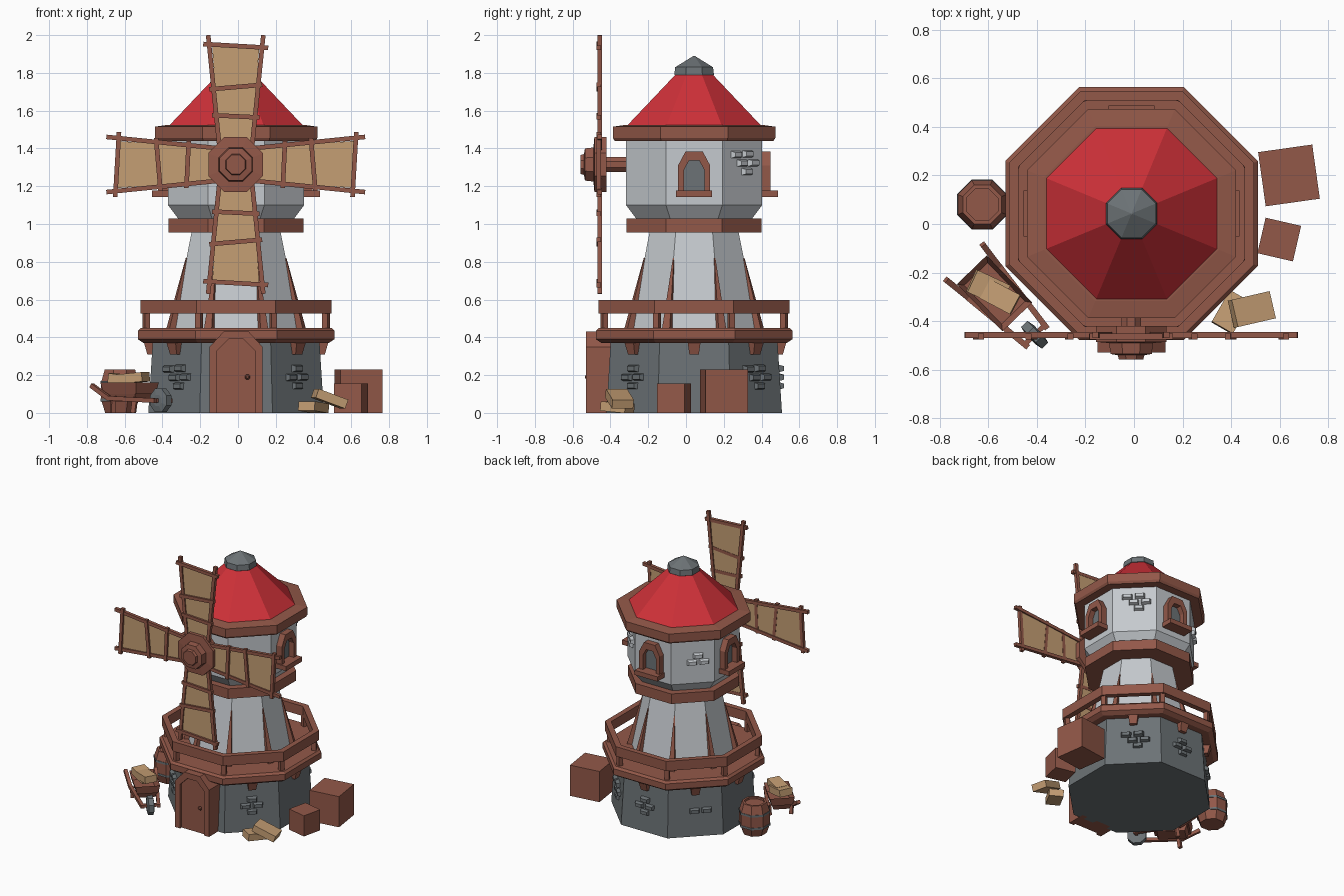
import bpy, bmesh, math
from mathutils import Matrix, Vector

if "Cube" in bpy.data.objects:
    bpy.data.objects.remove(bpy.data.objects["Cube"])

def material(name, rgb):
    m = bpy.data.materials.new(name)
    m.diffuse_color = (*rgb, 1)
    m.use_nodes = True
    m.node_tree.nodes["Principled BSDF"].inputs["Base Color"].default_value = m.diffuse_color
    return m

WOOD = material("brown wood", (0.29, 0.098, 0.066))
RED = material("red roof", (0.62, 0.03, 0.04))
WALL = material("pale plaster", (0.56, 0.59, 0.62))
STONE = material("dark stone", (0.15, 0.17, 0.18))
TAN = material("tan cloth", (0.56, 0.345, 0.175))

T, RZ = Matrix.Translation, lambda d: Matrix.Rotation(math.radians(d), 4, 'Z')
TOWER = T((-0.01, 0.043, 0))
C8 = math.cos(math.pi / 8)

def make(name, verts, faces, mat, M=Matrix()):
    bm = bmesh.new()
    vs = [bm.verts.new(v) for v in verts]
    for f in faces:
        bm.faces.new([vs[i] for i in f])
    bmesh.ops.recalc_face_normals(bm, faces=bm.faces)
    me = bpy.data.meshes.new(name)
    bm.to_mesh(me)
    bm.free()
    me.materials.append(mat)
    ob = bpy.data.objects.new(name, me)
    bpy.context.collection.objects.link(ob)
    ob.matrix_world = M
    return ob

BOX = [(0, 1, 2, 3), (4, 5, 6, 7), (0, 1, 5, 4), (1, 2, 6, 5), (2, 3, 7, 6), (3, 0, 4, 7)]

def frustum(name, a, b, h, mat, M):
    """Box from base size a to top size b, height h."""
    q = [(-.5, -.5), (.5, -.5), (.5, .5), (-.5, .5)]
    vs = [(x * s[0], y * s[1], z) for s, z in ((a, 0), (b, h)) for x, y in q]
    return make(name, vs, BOX, mat, M)

def box(name, size, mat, M):
    return frustum(name, size[:2], size[:2], size[2], mat, M @ T((0, 0, -size[2] / 2)))

def beam(name, p, q, w, mat, M=Matrix()):
    p, q = Vector(p), Vector(q)
    R = (q - p).to_track_quat('Z', 'Y').to_matrix().to_4x4()
    return frustum(name, (w, w), (w, w), (q - p).length, mat, M @ T(p) @ R)

def octagon(name, profile, mat, M=TOWER, closed=False):
    """Eight-sided lathe; profile is (distance to flat side, height)."""
    vs, fs, n = [], [], len(profile)
    for r, z in profile:
        for k in range(8):
            a = math.pi / 8 + k * math.pi / 4
            vs.append((r / C8 * math.cos(a), r / C8 * math.sin(a), z))
    for i in range(n if closed else n - 1):
        j = (i + 1) % n
        for k in range(8):
            l = (k + 1) % 8
            fs.append((i * 8 + k, i * 8 + l, j * 8 + l, j * 8 + k))
    if not closed:
        fs += [tuple(range(8)), tuple(range(n * 8 - 8, n * 8))]
    return make(name, vs, fs, mat, M)

def arch(w, z0, z1, z2, top):
    return [(-w, z0), (-w, z1), (-top, z2), (top, z2), (w, z1), (w, z0)]

def arch_frame(name, outer, inner, y0, y1, mat, M):
    """Open-bottomed frame between two arches, from depth y0 to y1."""
    n = len(outer)
    vs = [(x, y, z) for y in (y0, y1) for c in (outer, inner) for x, z in c]
    fs = []
    for i in range(n - 1):
        for a, b in ((0, n), (2 * n, 3 * n), (0, 2 * n), (n, 3 * n)):
            fs.append((a + i, a + i + 1, b + i + 1, b + i))
    fs += [(e, e + n, e + 3 * n, e + 2 * n) for e in (0, n - 1)]
    return make(name, vs, fs, mat, M)

def plate(name, pts, y0, y1, mat, M):
    n = len(pts)
    vs = [(x, y, z) for y in (y0, y1) for x, z in pts]
    fs = [tuple(range(n)), tuple(range(n, 2 * n))]
    fs += [(i, (i + 1) % n, (i + 1) % n + n, i + n) for i in range(n)]
    return make(name, vs, fs, mat, M)

# tower body, bottom to top
octagon("stone_base", [(.465, 0), (.44, .4)], STONE)
octagon("deck", [(.49, .37), (.52, .39), (.52, .435), (.505, .45)], WOOD)
octagon("tower_shaft", [(.345, .40), (.235, .96)], WALL)
octagon("deck_rail", [(.505, .525), (.505, .597), (.465, .597), (.465, .525)], WOOD, closed=True)
octagon("balcony_ring", [(.357, .955), (.357, 1.03)], WOOD)
octagon("upper_room", [(.30, 1.02), (.36, 1.1), (.36, 1.46)], WALL)
octagon("roof_rim", [(.42, 1.44), (.43, 1.455), (.43, 1.515), (.36, 1.525)], WOOD)
octagon("roof", [(.365, 1.51), (.09, 1.8)], RED)
octagon("roof_cap", [(.09, 1.78), (.105, 1.79), (.1, 1.83), (.003, 1.89)], STONE)

# rail posts, shaft strips and deck brackets
for k in range(8):
    corner, face = TOWER @ RZ(22.5 + 45 * k), TOWER @ RZ(45 * k)
    box("rail_post", (.032, .03, .1), WOOD, corner @ T((0, -.515, .485)))
    lo, hi = .335 / C8, .26 / C8
    vs = [(x, -y, z) for w, r, z, d in ((.022, lo, .44, .03), (.003, hi, .82, .006))
          for x, y in ((-w, r - .03), (w, r - .03), (w, r + d), (-w, r + d))]
    make("shaft_strip", vs, BOX, WOOD, corner)
    if k:
        frustum("deck_bracket", (.05, .05), (.07, .09), .07, WOOD, face @ T((0, -.445, .31)))

# raised wall bricks
def bricks(angle, apothem, z, spots, mat):
    for dx, dz in spots:
        M = TOWER @ RZ(angle) @ T((dx, -apothem + .012, z + dz)) @ Matrix.Rotation(math.pi / 2, 4, 'X')
        frustum("wall_brick", (.078, .044), (.052, .024), .036, mat, M)

FULL = [(-.05, .042), (.036, .046), (-.005, -.003), (.078, -.001), (.03, -.048)]
FOUR = [(.0, .045), (-.045, -.002), (.04, 0), (0, -.047)]
for a, s in ((45, FOUR), (135, FULL), (180, FOUR), (225, FULL[2:4]), (315, FULL)):
    bricks(a, .452, .19, s, STONE)
bricks(135, .36, 1.325, FULL, WALL)
bricks(225, .36, 1.26, FULL[1:4], WALL)

# door
arch_frame("door_frame", arch(.14, 0, .35, .432, .065), arch(.1, 0, .33, .39, .04), -.573, -.43, WOOD, TOWER)
plate("door_panel", arch(.102, 0, .33, .392, .04), -.555, -.43, WOOD, TOWER)
octagon("door_knob", [(.006, 0), (.014, .012), (.006, .026)], WOOD,
        TOWER @ T((.06, -.553, .19)) @ Matrix.Rotation(math.pi / 2, 4, 'X'))

# windows on the right, back and left
for a in (90, 180, 270):
    M = TOWER @ RZ(a)
    arch_frame("window_frame", arch(.085, 1.16, 1.31, 1.385, .045), arch(.054, 1.16, 1.285, 1.335, .028), -.405, -.35, WOOD, M)
    plate("window_pane", arch(.056, 1.16, 1.285, 1.337, .028), -.366, -.358, STONE, M)
    box("window_sill", (.19, .1, .035), WOOD, M @ T((0, -.395, 1.16)))

# axle, hub and four sails
HUB = T((-.012, 0, 1.315))
octagon("sail_hub", [(.04, .27), (.04, .42), (.145, .42), (.145, .485), (.09, .49), (.085, .535), (.055, .54), (.05, .558)],
        WOOD, HUB @ Matrix.Rotation(math.pi / 2, 4, 'X'))
for k in range(4):
    M = HUB @ T((0, -.457, 0)) @ Matrix.Rotation(k * math.pi / 2, 4, 'Y')
    plate("sail_cloth", [(-.085, .1), (.085, .1), (.125, .63), (-.125, .63)], -.004, .004, TAN, M)
    for s in (-1, 1):
        beam("sail_spar", (s * .085, 0, .08), (s * .146, 0, .685), .024, WOOD, M)
    for r, w, t in ((.255, .125, -.006), (.41, .14, .012), (.628, .172, -.01)):
        beam("sail_crossbar", (-w, -.006, r - t), (w, -.006, r + t), .024, WOOD, M)

# crates and loose bales
box("large_crate", (.225, .225, .23), WOOD, T((.638, .2, .115)) @ RZ(8))
box("small_crate", (.15, .15, .155), WOOD, T((.598, -.064, .0775)) @ RZ(-13))
TILT = lambda d: Matrix.Rotation(math.radians(d), 4, 'Y')
box("bale", (.15, .1, .05), TAN, T((.4, -.363, .03)) @ RZ(60) @ TILT(5))
box("bale", (.17, .115, .05), TAN, T((.485, -.352, .075)) @ RZ(13) @ TILT(20))

# barrel
BARREL = T((-.625, .08, 0))
octagon("barrel", [(.078, 0), (.1, .07), (.1, .16), (.08, .23), (.065, .23), (.065, .215)], WOOD, BARREL)
for z in (.06, .155):
    octagon("barrel_hoop", [(.1, z), (.103, z), (.103, z + .015), (.1, z + .015)], STONE, BARREL, closed=True)

# wheelbarrow, local x points to the wheel
B = T((-.56, -.3, 0)) @ RZ(-46)
tray = frustum("barrow_tray", (.19, .11), (.27, .17), .1, WOOD, B @ T((-.02, 0, .06)))
bm = bmesh.new()
bm.from_mesh(tray.data)
top = max(bm.faces, key=lambda f: f.calc_center_median().z)
bmesh.ops.inset_region(bm, faces=[top], thickness=.018)
bmesh.ops.translate(bm, verts=top.verts, vec=(0, 0, -.06))
bm.to_mesh(tray.data)
bm.free()
for s in (-1, 1):
    beam("barrow_handle", (-.2, s * .105, .145), (-.08, s * .09, .075), .024, WOOD, B)
    beam("barrow_shaft", (-.09, s * .092, .078), (.235, s * .055, .065), .024, WOOD, B)
    beam("barrow_leg", (-.07, s * .075, 0), (-.06, s * .08, .08), .024, WOOD, B)
octagon("barrow_wheel", [(.03, -.025), (.062, -.018), (.062, .018), (.03, .025)], STONE,
        B @ T((.217, 0, .066)) @ Matrix.Rotation(math.pi / 2, 4, 'X'))
beam("wheel_axle", (.217, -.065, .066), (.217, .065, .066), .02, WOOD, B)
box("barrow_bale", (.15, .1, .05), TAN, T((-.6, -.265, .175)) @ RZ(-25) @ TILT(8))
box("barrow_bale", (.14, .09, .05), TAN, T((-.55, -.3, .185)) @ RZ(-28) @ TILT(-5))
